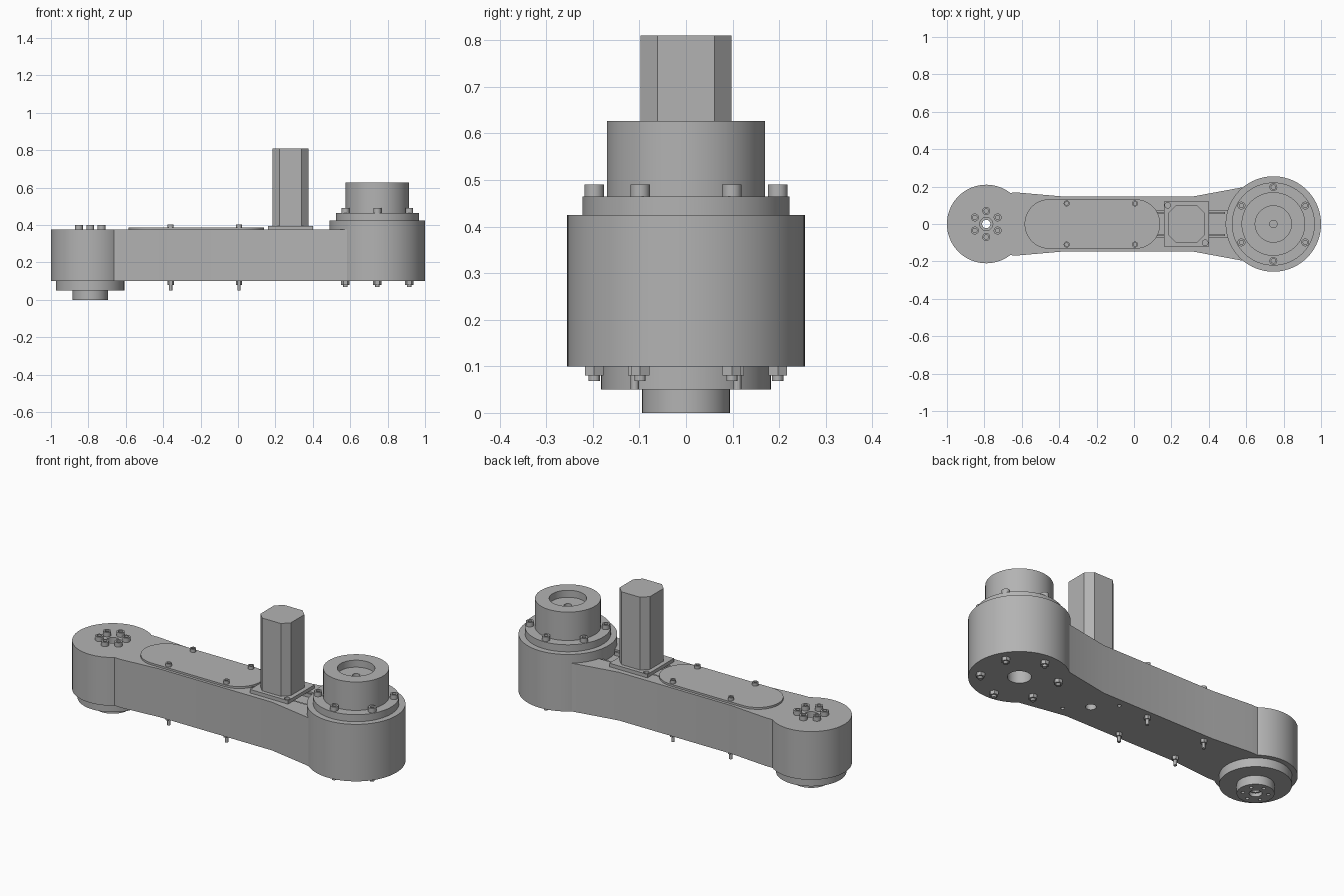
import bpy, bmesh
from math import sin, cos, pi, radians, atan2

cube = bpy.data.objects.get("Cube")
if cube:
    bpy.data.objects.remove(cube, do_unlink=True)

grey = bpy.data.materials.new("machined grey")
grey.use_nodes = True
COLOUR = (0.45, 0.45, 0.45, 1)
grey.diffuse_color = COLOUR
grey.node_tree.nodes["Principled BSDF"].inputs["Base Color"].default_value = COLOUR

PIVOT_X, DRUM_X, MOTOR_X = -0.79, 0.745, 0.28
PIVOT_R, DRUM_R = 0.21, 0.255
BASE, DECK = 0.10, 0.375


def finish(bm, name):
    bmesh.ops.remove_doubles(bm, verts=bm.verts, dist=1e-5)
    bmesh.ops.recalc_face_normals(bm, faces=bm.faces)
    mesh = bpy.data.meshes.new(name)
    bm.to_mesh(mesh)
    bm.free()
    mesh.materials.append(grey)
    ob = bpy.data.objects.new(name, mesh)
    bpy.context.collection.objects.link(ob)
    return ob


def add_prism(bm, outline, z0, z1):
    low = [bm.verts.new((x, y, z0)) for x, y in outline]
    high = [bm.verts.new((x, y, z1)) for x, y in outline]
    bm.faces.new(low)
    bm.faces.new(high)
    n = len(low)
    for i in range(n):
        j = (i + 1) % n
        bm.faces.new((low[i], low[j], high[j], high[i]))


def prism(name, outline, z0, z1):
    bm = bmesh.new()
    add_prism(bm, outline, z0, z1)
    return finish(bm, name)


def lathe(name, profile, x, y=0, sides=96):
    """Spin (radius, height) points around a vertical axis."""
    bm = bmesh.new()
    vs = [bm.verts.new((r, 0, z)) for r, z in profile]
    es = [bm.edges.new(pair) for pair in zip(vs, vs[1:])]
    bmesh.ops.spin(bm, geom=vs + es, cent=(0, 0, 0), axis=(0, 0, 1),
                   angle=2 * pi, steps=sides, use_merge=True)
    ob = finish(bm, name)
    ob.location = (x, y, 0)
    return ob


def arc(cx, cy, r, a0, a1, n=40):
    return [(cx + r * cos(a0 + (a1 - a0) * i / n),
             cy + r * sin(a0 + (a1 - a0) * i / n)) for i in range(n + 1)]


def circle(cx, cy, r, n=32):
    return arc(cx, cy, r, 0, 2 * pi, n)[:-1]


def rect(x0, x1, y):
    return [(x0, -y), (x1, -y), (x1, y), (x0, y)]


def cut(ob, cuts):
    """Subtract prisms given as (outline, bottom, top)."""
    for outline, z0, z1 in cuts:
        tool = prism("cutter", outline, z0, z1)
        tool.hide_render = True
        mod = ob.modifiers.new("cut", 'BOOLEAN')
        mod.operation, mod.solver, mod.object = 'DIFFERENCE', 'EXACT', tool
        bpy.context.view_layer.objects.active = ob
        bpy.ops.object.modifier_apply(modifier=mod.name)
        bpy.data.objects.remove(tool, do_unlink=True)


def ring_points(cx, r, start):
    return [(cx + r * cos(start + k * pi / 3), r * sin(start + k * pi / 3)) for k in range(6)]


def socket_screw(name, x, y, z, r, h):
    s = r * 0.55
    lathe(name, [(0, z), (r, z), (r, z + h), (s, z + h), (s, z + h * 0.4), (0, z + h * 0.4)],
          x, y, 24)


def nut_and_stud(name, x, y, nut_r, stud_r, tip):
    lathe(name + "_nut", [(0, BASE), (nut_r, BASE), (nut_r, 0.08), (0, 0.08)], x, y, 6)
    lathe(name + "_stud", [(0, 0.085), (stud_r, 0.085), (stud_r, tip), (0, tip)], x, y, 16)


# Arm body: round pivot end, waisted middle, scooped to meet the drum
a = atan2(0.17, 0.13)
b = atan2(0.2, 0.165)
pivot_arc = arc(PIVOT_X, 0, PIVOT_R, a, 2 * pi - a, 64)
drum_arc = arc(DRUM_X, 0, DRUM_R, pi + b, pi - b, 32)
outline = (pivot_arc + [(-0.62, -0.168), (-0.39, -0.148), (0.32, -0.148)] + drum_arc
           + [(0.32, 0.148), (-0.39, 0.148), (-0.62, 0.168)])
arm = prism("arm_body", outline, BASE, DECK)
screw_spots = [(0.18, 0.1), (0.38, -0.1)]
cut(arm, [(circle(PIVOT_X, 0, 0.035), 0, 0.5),
          (rect(0.12, 0.6, 0.07), 0.35, 0.5),
          (circle(MOTOR_X, 0, 0.027), 0, 0.2)]
    + [(circle(x, y, 0.01, 16), 0, 0.2) for x, y in screw_spots])

# Rails inside the belt slot
for side in (-1, 1):
    rail = prism("slot_rail", rect(0.12, 0.487, 0.005), 0.345, 0.37)
    rail.location.y = side * 0.058

# Drum with bolted ring, bored collar and underside recess
lathe("drum_housing", [(0, 0.2), (0.06, 0.2), (0.06, BASE), (DRUM_R, BASE), (DRUM_R, 0.425),
                       (0.222, 0.425), (0.222, 0.465), (0.17, 0.465), (0.17, 0.627),
                       (0.097, 0.627), (0.097, 0.587), (0.02, 0.587), (0.02, 0.56), (0, 0.56)],
      DRUM_X)
for x, y in ring_points(DRUM_X, 0.197, pi / 6):
    socket_screw("drum_screw", x, y, 0.465, 0.021, 0.025)
    nut_and_stud("drum", x, y, 0.023, 0.012, 0.068)

# Pivot flange and hub under the round end
hub = lathe("pivot_hub", [(0.022, BASE), (0.182, BASE), (0.182, 0.05), (0.094, 0.05), (0.094, 0),
                          (0.032, 0), (0.032, 0.02), (0.022, 0.02), (0.022, BASE)], PIVOT_X)
bpy.context.view_layer.update()
cut(hub, [(circle(x, y, 0.009, 16), -0.1, 0.03) for x, y in ring_points(PIVOT_X, 0.064, pi / 6)])
for x, y in ring_points(PIVOT_X, 0.07, pi / 6):
    socket_screw("pivot_screw", x, y, DECK, 0.021, 0.025)

# Rounded cover plate and its through bolts
plate = arc(-0.453, 0, 0.132, pi / 2, 3 * pi / 2) + arc(0.008, 0, 0.132, -pi / 2, pi / 2)
prism("cover_plate", plate, DECK, 0.386)
for x in (-0.36, 0.005):
    for y in (-0.11, 0.11):
        socket_screw("cover_screw", x, y, 0.386, 0.016, 0.018)
        nut_and_stud("cover", x, y, 0.017, 0.009, 0.05)

# Motor on its mounting plate
mount = prism("motor_mount", rect(0.16, 0.4, 0.12), DECK, 0.395)
cut(mount, [(circle(x, y, 0.015, 20), 0.2, 0.5) for x, y in screw_spots])
c = 0.037
w, d = 0.096, 0.098
motor = [(w, c - d), (w, d - c), (w - c, d), (c - w, d),
         (-w, d - c), (-w, c - d), (c - w, -d), (w - c, -d)]
prism("motor", motor, 0.395, 0.81).location.x = MOTOR_X

# Smooth the round walls, keep the edges sharp
bpy.ops.object.select_all(action='DESELECT')
for ob in bpy.context.collection.objects:
    if ob.type == 'MESH' and ob.data.materials and ob.data.materials[0] == grey:
        ob.select_set(True)
        bpy.context.view_layer.objects.active = ob
bpy.ops.object.shade_smooth_by_angle(angle=radians(20))
